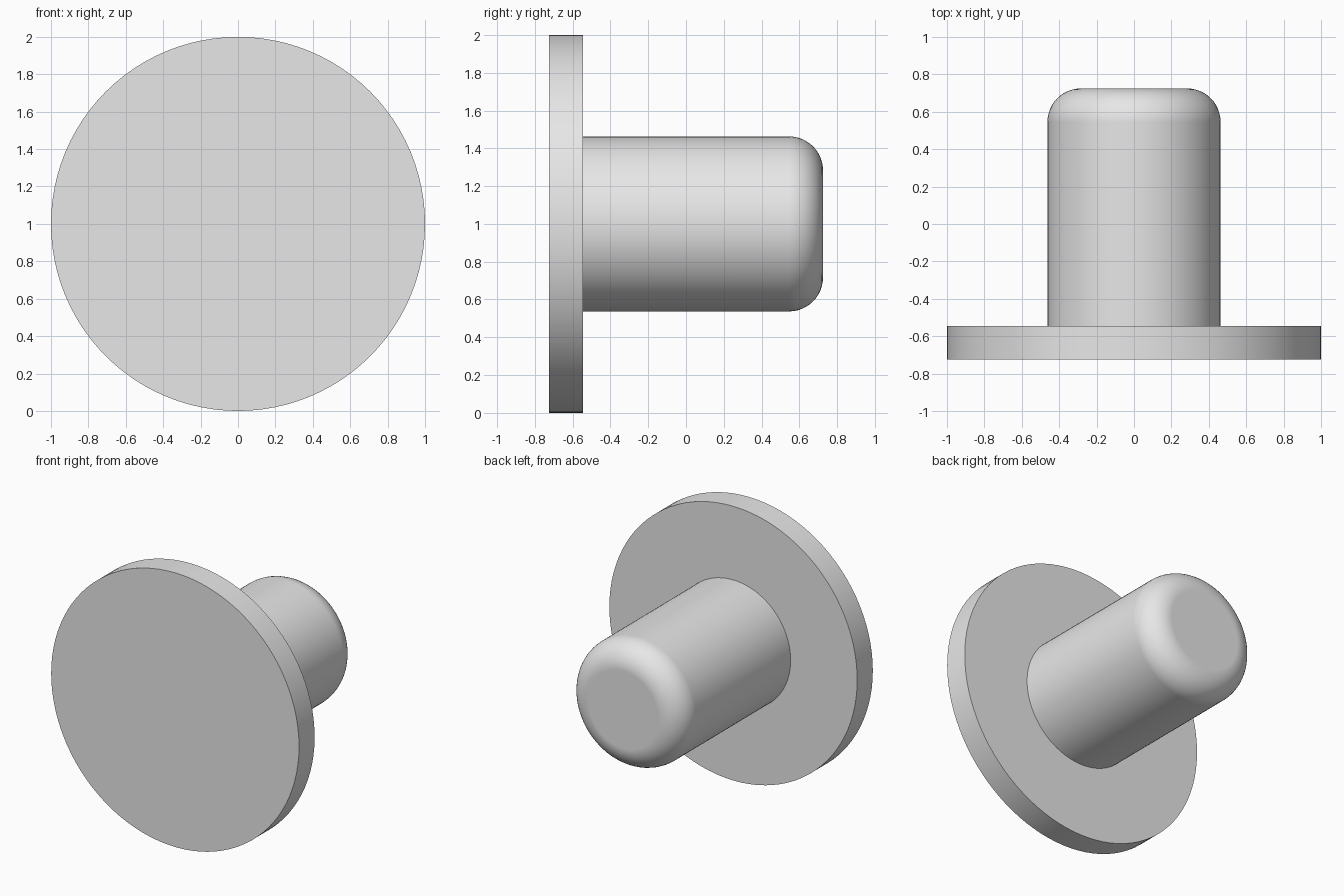
import bpy, bmesh, math

if "Cube" in bpy.data.objects:
    bpy.data.objects.remove(bpy.data.objects["Cube"])

SIDES = 96
DISC_R, PIN_R, FILLET = 1.0, 0.463, 0.18
FRONT, STEP, BACK = -0.725, -0.545, 0.725

# Half profile as (radius, y): disc rim, step down to the pin, rounded pin end
profile = [(DISC_R, FRONT), (DISC_R, STEP), (PIN_R, STEP)]
for i in range(13):
    a = math.radians(90 * i / 12)
    profile.append((PIN_R - FILLET + FILLET * math.cos(a),
                    BACK - FILLET + FILLET * math.sin(a)))

# Turn the profile around the y axis
bm = bmesh.new()
rings = []
for r, y in profile:
    rings.append([bm.verts.new((r * math.cos(2 * math.pi * k / SIDES), y,
                                1 + r * math.sin(2 * math.pi * k / SIDES)))
                  for k in range(SIDES)])
for a, b in zip(rings, rings[1:]):
    for k in range(SIDES):
        n = (k + 1) % SIDES
        bm.faces.new((a[k], a[n], b[n], b[k]))

# Flat front of the disc and flat end of the pin
bm.faces.new(rings[0])
bm.faces.new(rings[-1])
bmesh.ops.recalc_face_normals(bm, faces=bm.faces)

mesh = bpy.data.meshes.new("flanged_pin")
bm.to_mesh(mesh)
bm.free()
pin = bpy.data.objects.new("flanged_pin", mesh)
bpy.context.collection.objects.link(pin)

# Plain grey
grey = bpy.data.materials.new("light_grey")
grey.diffuse_color = (0.8, 0.8, 0.8, 1)
grey.use_nodes = True
grey.node_tree.nodes["Principled BSDF"].inputs["Base Color"].default_value = grey.diffuse_color
mesh.materials.append(grey)

# Smooth sides with crisp disc edges and flat end faces
bpy.context.view_layer.objects.active = pin
pin.select_set(True)
bpy.ops.object.shade_smooth_by_angle(angle=math.radians(30))
weighted = pin.modifiers.new("flat_ends", 'WEIGHTED_NORMAL')
weighted.keep_sharp = True
